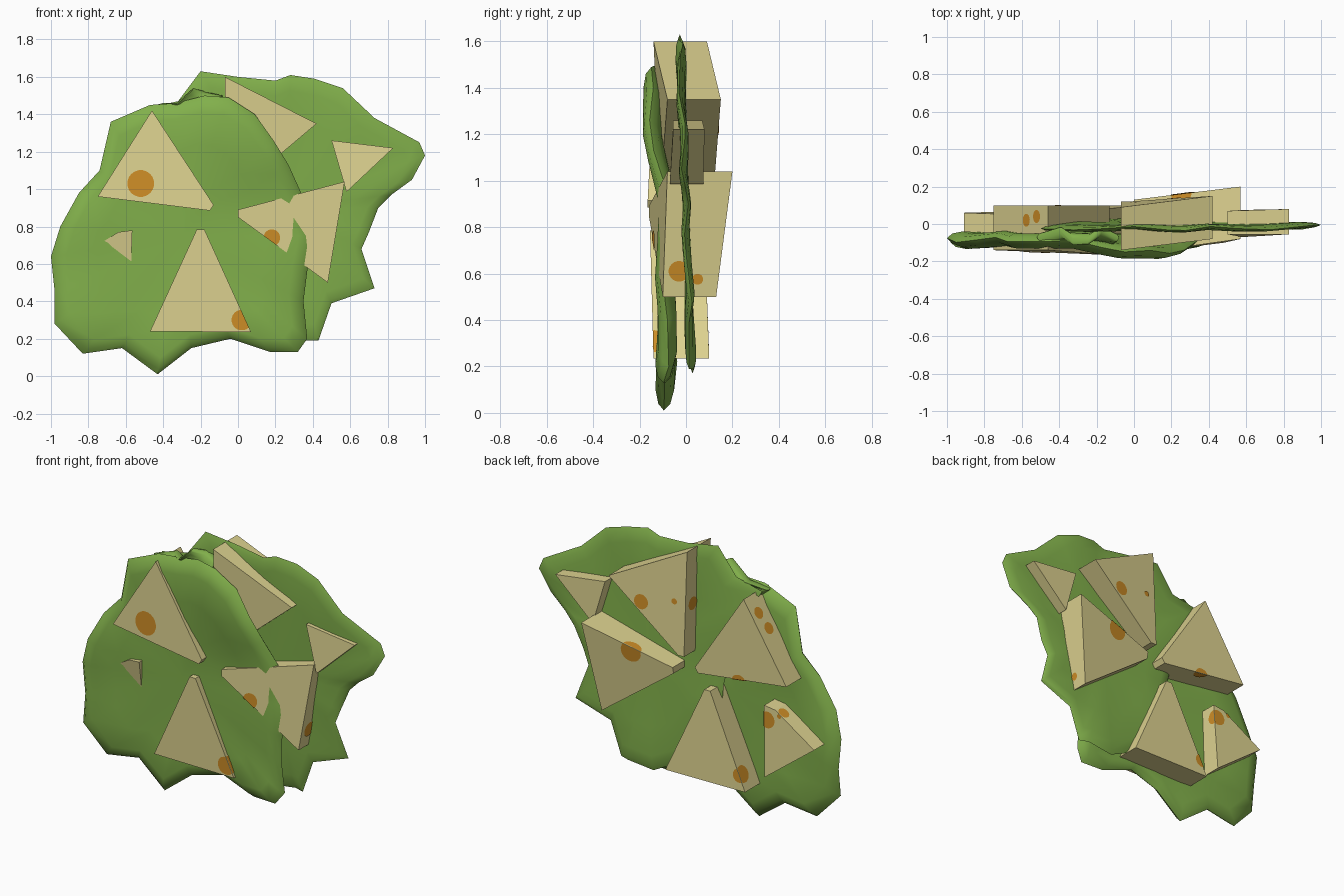
import bpy, bmesh, math
from mathutils import Vector

if "Cube" in bpy.data.objects:
    bpy.data.objects.remove(bpy.data.objects["Cube"])


def material(name, rgb):
    m = bpy.data.materials.new(name)
    m.diffuse_color = (*rgb, 1)
    m.use_nodes = True
    m.node_tree.nodes["Principled BSDF"].inputs["Base Color"].default_value = m.diffuse_color
    return m


GREEN = material("leaf green", (0.22, 0.43, 0.07))
CREAM = material("pale yellow", (0.73, 0.65, 0.28))
ORANGE = material("toasted orange", (0.62, 0.27, 0.02))


def finish(bm, name, mat, smooth=False):
    mesh = bpy.data.meshes.new(name)
    bm.to_mesh(mesh)
    bm.free()
    mesh.materials.append(mat)
    ob = bpy.data.objects.new(name, mesh)
    bpy.context.collection.objects.link(ob)
    if smooth:
        bpy.ops.object.select_all(action='DESELECT')
        ob.select_set(True)
        bpy.context.view_layer.objects.active = ob
        bpy.ops.object.shade_smooth_by_angle(angle=math.radians(50))
    return ob


def leaf(name, outline, centre, mid_y, half, ripple):
    """Thin wavy lens: shrinking rings on both sides of a closed outline."""
    bm = bmesh.new()
    n = len(outline)
    cx, cz = centre

    def ring(scale, bulge):
        out = []
        for i, (x, z) in enumerate(outline):
            px, pz = cx + (x - cx) * scale, cz + (z - cz) * scale
            wave = ripple * scale ** 4 * math.sin(i * 1.9)
            out.append(bm.verts.new((px, mid_y(px, pz) + wave + half * bulge, pz)))
        return out

    rim = ring(1, 0)
    for side in (-1, 1):
        last = rim
        for scale, bulge in ((0.96, 0.65), (0.88, 1), (0.65, 0.9), (0.35, 0.85)):
            cur = ring(scale, side * bulge)
            for i in range(n):
                j = (i + 1) % n
                bm.faces.new((last[i], last[j], cur[j], cur[i]))
            last = cur
        tip = bm.verts.new((cx, mid_y(cx, cz) + side * half * 0.85, cz))
        for i in range(n):
            bm.faces.new((last[i], last[(i + 1) % n], tip))
    bmesh.ops.recalc_face_normals(bm, faces=bm.faces)
    return finish(bm, name, GREEN, True)


def clip(poly, a, inward):
    """Keep the part of a polygon on the inner side of a line."""
    out = []
    for i, p in enumerate(poly):
        q = poly[(i + 1) % len(poly)]
        dp, dq = (p - a).dot(inward), (q - a).dot(inward)
        if dp >= 0:
            out.append(p)
        if dp * dq < 0:
            out.append(p.lerp(q, dp / (dp - dq)))
    return out


def wedge(name, corners, spots):
    """Prism from (x, z, front y, back y) corners, with spots clipped to its faces."""
    bm = bmesh.new()
    front = [bm.verts.new((x, f, z)) for x, z, f, b in corners]
    back = [bm.verts.new((x, b, z)) for x, z, f, b in corners]
    n = len(corners)
    bm.faces.new(front)
    bm.faces.new(back)
    for i in range(n):
        j = (i + 1) % n
        bm.faces.new((front[i], front[j], back[j], back[i]))
    bmesh.ops.recalc_face_normals(bm, faces=bm.faces)
    sb = bmesh.new()
    for *c, r in spots:
        for f in bm.faces:
            nrm = f.normal
            d = (Vector(c) - f.calc_center_median()).dot(nrm)
            if abs(d) >= r:
                continue
            o = Vector(c) - nrm * d
            u = nrm.orthogonal().normalized()
            v = nrm.cross(u)
            rad = math.sqrt(r * r - d * d)
            poly = [o + rad * (u * math.cos(k * math.tau / 20) + v * math.sin(k * math.tau / 20))
                    for k in range(20)]
            vs = [w.co for w in f.verts]
            for i, a in enumerate(vs):
                poly = clip(poly, a, nrm.cross(vs[(i + 1) % len(vs)] - a))
            if len(poly) > 2:
                sb.faces.new([sb.verts.new(p + nrm * 0.004) for p in poly])
    finish(bm, name, CREAM)
    if spots:
        finish(sb, name + "_spots", ORANGE)
    else:
        sb.free()


def step(t):
    t = max(0, min(1, t))
    return t * t * (3 - 2 * t)


# Front leaf, bulging forward near its upper right
front_outline = [(-.18, 1.50), (-.33, 1.46), (-.47, 1.45), (-.68, 1.36), (-.74, 1.1), (-.85, .98),
                 (-.95, .8), (-1, .64), (-.98, .45), (-.98, .28), (-.83, .12), (-.62, .15), (-.43, .01),
                 (-.25, .15), (-.04, .2), (.17, .13), (.32, .13), (.37, .2), (.35, .4), (.37, .56),
                 (.41, .75), (.36, .93), (.27, 1.13), (.19, 1.26), (.09, 1.4), (-.05, 1.49)]
leaf("front_leaf", front_outline, (-.3, .75),
     lambda x, z: -.085 - .07 * step((z - .9) / .4) * step((x + .5) / .6), .04, .014)

# Back leaf, leaning slightly
back_outline = [(-.2, 1.63), (0, 1.6), (.2, 1.58), (.28, 1.61), (.41, 1.59), (.56, 1.54), (.73, 1.38),
                (.97, 1.25), (1, 1.18), (.93, 1.05), (.82, .97), (.75, .9), (.7, .77), (.66, .68),
                (.73, .47), (.5, .39), (.43, .19), (.37, .19), (.2, .17), (0, .27), (-.15, .45),
                (-.25, .62), (-.25, .8), (-.3, 1), (-.36, 1.2), (-.5, 1.43), (-.32, 1.47)]
leaf("back_leaf", back_outline, (.25, .9), lambda x, z: .03 - .035 * z, .017, .013)

# Crumpled fold joining the two leaves at the top
fold_outline = [(-.52, 1.43), (-.4, 1.46), (-.33, 1.46), (-.24, 1.54), (-.17, 1.52), (-.08, 1.5),
                (-.12, 1.4), (-.25, 1.36), (-.45, 1.37)]
leaf("leaf_fold", fold_outline, (-.28, 1.43), lambda x, z: -.07, .025, .045)

# Wedges set through the leaves, each with toasted spots
wedge("upper_left_wedge",
      [(-.46, 1.42, -.14, .10), (-.75, .96, -.14, .10), (-.15, .885, -.165, .10), (-.13, .915, -.165, .10)],
      [(-.52, -.15, 1.03, .072), (-.43, .1, .9, .05), (-.52, .04, 1.33, .035), (-.57, .02, 1.24, .035)])
wedge("lower_wedge",
      [(-.22, .785, -.155, .08), (-.47, .24, -.14, .10), (.07, .235, -.14, .10), (-.18, .785, -.155, .08)],
      [(.02, -.14, .3, .055), (-.43, .07, .33, .05)])
wedge("lower_right_wedge",
      [(0, .89, -.16, .13), (0, .85, -.16, .12), (.48, .5, -.10, .13), (.57, 1.04, -.08, .20)],
      [(.18, -.135, .74, .045), (.26, .17, .93, .065), (.5, -.03, .61, .045), (.5, .05, .575, .025)])
wedge("top_wedge",
      [(-.07, 1.6, -.14, .09), (-.07, .97, -.11, .12), (-.03, .97, -.11, .12), (.42, 1.35, -.08, .15)],
      [(.21, .13, 1.24, .045), (0, .11, 1.29, .018), (-.07, .04, 1.27, .04)])
wedge("right_wedge",
      [(.5, 1.26, -.055, .07), (.58, .985, -.07, .075), (.83, 1.22, -.055, .08)], [])
wedge("left_wedge",
      [(-.565, .78, -.15, .05), (-.64, .77, -.14, .05), (-.91, .6, -.07, .06), (-.58, .35, -.07, .07)],
      [(-.59, .05, .70, .05), (-.67, .02, .74, .035)])
